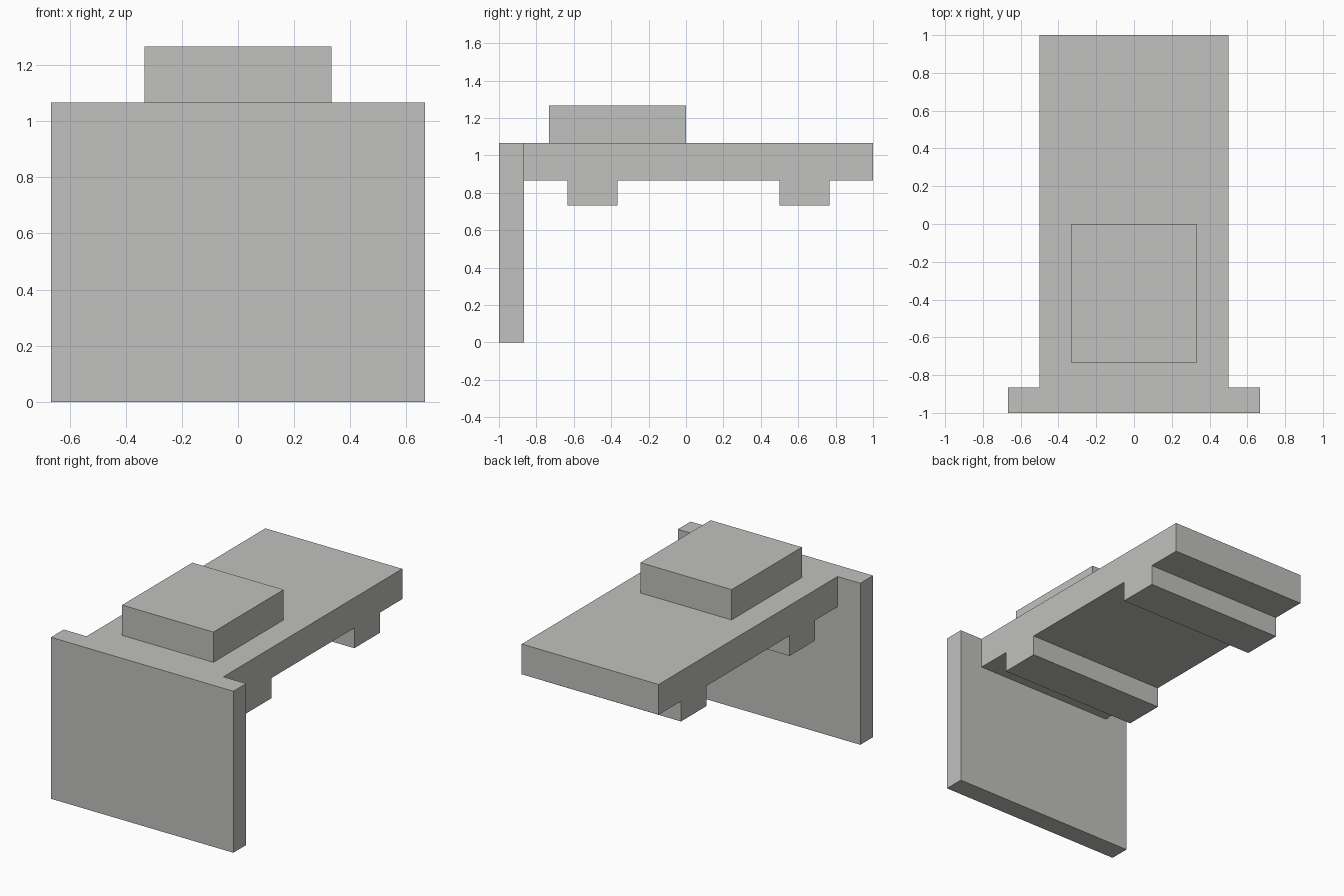
import bpy
import bmesh

cube = bpy.data.objects.get("Cube")
if cube:
    bpy.data.objects.remove(cube, do_unlink=True)

U = 1 / 15  # modelling unit

grey = bpy.data.materials.new("warm_grey")
grey.use_nodes = True
colour = (0.533, 0.533, 0.521, 1)
grey.diffuse_color = colour
grey.node_tree.nodes["Principled BSDF"].inputs["Base Color"].default_value = colour


def extrude_profile(name, half_width, profile):
    """Extrude a side profile of (y, z) points across x, in modelling units."""
    bm = bmesh.new()
    face = bm.faces.new([bm.verts.new((-half_width * U, y * U, z * U)) for y, z in profile])
    result = bmesh.ops.extrude_face_region(bm, geom=[face])
    moved = [v for v in result["geom"] if isinstance(v, bmesh.types.BMVert)]
    bmesh.ops.translate(bm, verts=moved, vec=(2 * half_width * U, 0, 0))
    bmesh.ops.recalc_face_normals(bm, faces=bm.faces)
    mesh = bpy.data.meshes.new(name)
    bm.to_mesh(mesh)
    bm.free()
    mesh.materials.append(grey)
    obj = bpy.data.objects.new(name, mesh)
    bpy.context.collection.objects.link(obj)
    return obj


def rectangle(y0, y1, z0, z1):
    return [(y0, z0), (y1, z0), (y1, z1), (y0, z1)]


# Upright front panel
extrude_profile("front_panel", 10, rectangle(-15, -13, 0, 16))

# Long deck with two cross ribs stepping down from its underside
deck = [(-13, 16), (-13, 13)]
for start in (-9.5, 7.5):
    deck += [(start, 13), (start, 11), (start + 4, 11), (start + 4, 13)]
deck += [(15, 13), (15, 16)]
extrude_profile("deck_with_ribs", 7.5, deck)

# Raised block on top of the deck
extrude_profile("top_block", 5, rectangle(-11, 0, 16, 19))
